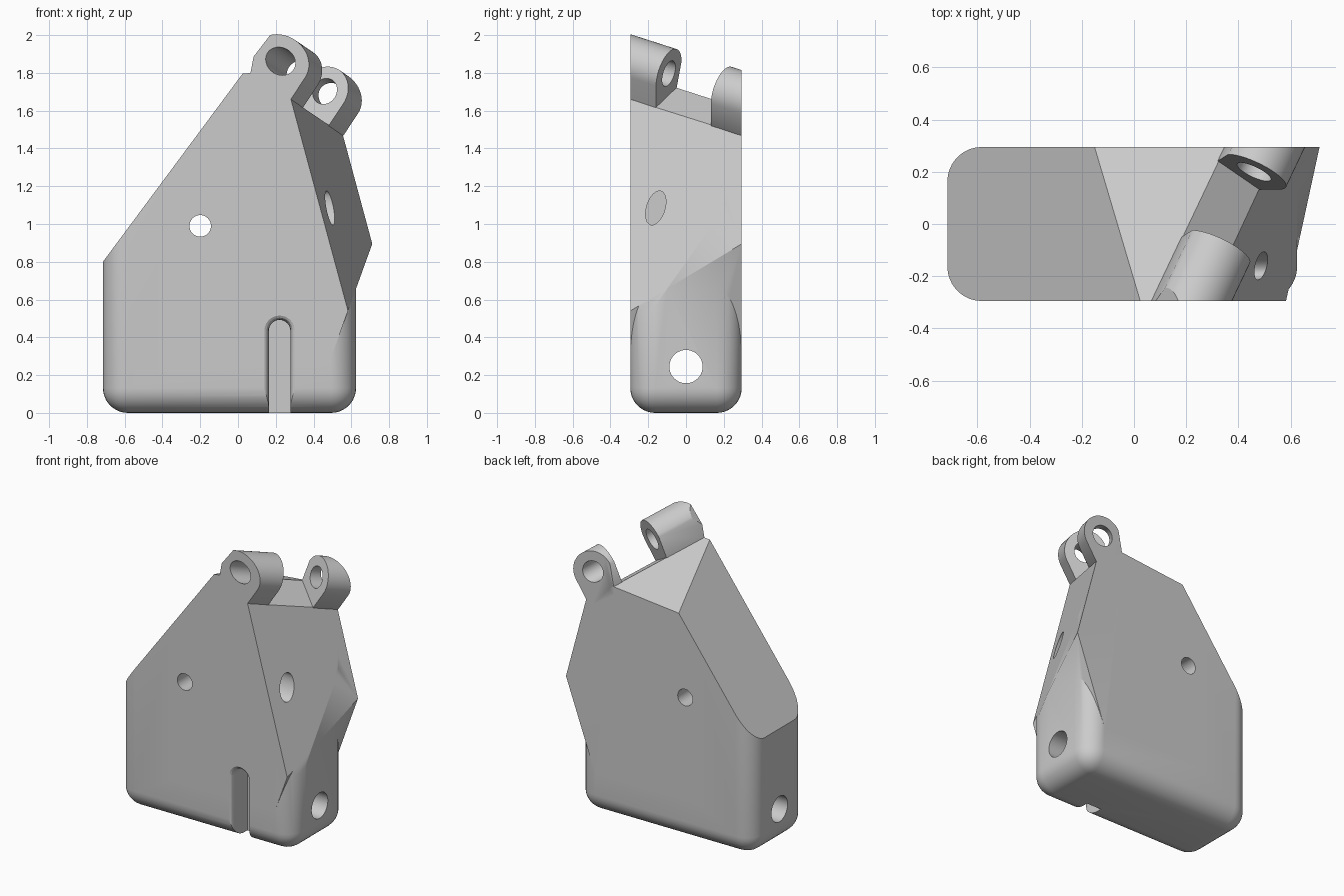
import bpy, bmesh, math
from mathutils import Vector, Matrix

if "Cube" in bpy.data.objects:
    bpy.data.objects.remove(bpy.data.objects["Cube"])

HY = 0.295                                        # half depth of the body
D = Vector((0.28, 0.59, -0.19)).normalized()      # hinge axis direction
C = Vector((0.225, -HY, 1.862))                   # hinge axis at the front face


def to_object(bm, name):
    bmesh.ops.recalc_face_normals(bm, faces=bm.faces)
    me = bpy.data.meshes.new(name)
    bm.to_mesh(me)
    bm.free()
    ob = bpy.data.objects.new(name, me)
    bpy.context.collection.objects.link(ob)
    return ob


def slice_off(bm, co, no):
    """Remove everything on the normal side of a plane and cap the cut."""
    bmesh.ops.bisect_plane(bm, geom=bm.verts[:] + bm.edges[:] + bm.faces[:],
                           plane_co=co, plane_no=Vector(no).normalized(), clear_outer=True)
    bmesh.ops.holes_fill(bm, edges=[e for e in bm.edges if e.is_boundary], sides=0)


def loft(rings, name=None):
    """Closed solid through rings of points."""
    bm = bmesh.new()
    vs = [[bm.verts.new(p) for p in r] for r in rings]
    n = len(vs[0])
    for a, b in zip(vs, vs[1:]):
        for i in range(n):
            bm.faces.new((a[i], a[(i + 1) % n], b[(i + 1) % n], b[i]))
    bm.faces.new(vs[0])
    bm.faces.new(vs[-1])
    return to_object(bm, name) if name else bm


def cylinder(p0, p1, r, name):
    p0, p1 = Vector(p0), Vector(p1)
    d = (p1 - p0)
    q = d.to_track_quat('Z', 'Y').to_matrix()
    ring = [q @ Vector((r * math.cos(a), r * math.sin(a), 0))
            for a in (i * math.tau / 40 for i in range(40))]
    return loft([[p0 + v for v in ring], [p1 + v for v in ring]], name)


def combine(ob, other, op):
    m = ob.modifiers.new(op, 'BOOLEAN')
    m.operation, m.object, m.solver = op, other, 'EXACT'
    bpy.context.view_layer.objects.active = ob
    bpy.ops.object.modifier_apply(modifier=m.name)
    bpy.data.objects.remove(other)


def trim(bm):
    """Slanted faces shared by both body solids."""
    slice_off(bm, (0.02, 0, 1.79), (-1.347, 0, 1))             # long left slope
    slice_off(bm, (0.07, -HY, 1.80), (-0.1, 0.37, 1))          # top facet
    band = D.cross(Vector((0.21, 0, -0.14)))
    slice_off(bm, (0.07, -HY, 1.80), band if band.z > 0 else -band)   # hinge seat
    slice_off(bm, (0.28, -HY, 1.66), (1, -0.38, 0.27))         # right slanted face


# main block with rounded upright and bottom edges
bm = bmesh.new()
bmesh.ops.create_cube(bm, size=1, matrix=Matrix.Translation((-0.045, 0, 1.1))
                      @ Matrix.Diagonal((1.34, 2 * HY, 2.2, 1)))
bmesh.ops.bevel(bm, geom=[e for e in bm.edges if min(v.co.z for v in e.verts) < 1],
                offset=0.132, segments=9, profile=0.5, affect='EDGES')
trim(bm)
body = to_object(bm, "bracket_body")

# overhanging wedge on the right
prof = [(-0.3, 0.285), (0.49, 0.285), (0.852, 1.285), (0.852, 2.2), (-0.3, 2.2)]
bm = loft([[(x, y, z) for x, z in prof] for y in (-HY, HY)])
trim(bm)
combine(body, to_object(bm, "wedge"), 'UNION')

# two hinge ears, profile square to the hinge axis
U = Vector((0.21, 0, -0.14))
U = (U - U.dot(D) * D).normalized()
V = U.cross(D)
R = 0.136
prof = [(R * math.cos(a), R * math.sin(a)) for a in (i * math.pi / 24 for i in range(25))]
prof += [(-0.085, -0.14), (-0.06, -0.19), (0.11, -0.19), (R, -0.14)]
pts = [C + u * U + v * V for u, v in prof]


def at_y(y):
    return [p + D * ((y - p.y) / D.y) for p in pts]


def at_t(t):
    return [p + D * t for p in pts]


bm = loft([at_y(-HY), at_t(0.235)])
slice_off(bm, (0.07, 0, 1.87), (-1.3, 0, 1))
combine(body, to_object(bm, "front_ear"), 'UNION')
combine(body, loft([at_t(0.57), at_y(HY)], "back_ear"), 'UNION')

# hinge pin hole, front-to-back hole, side-to-side hole
combine(body, cylinder(C - D * 0.3, C + D * 1.1, 0.071, "pin_cutter"), 'DIFFERENCE')
combine(body, cylinder((-0.2, -1, 0.99), (-0.2, 1, 0.99), 0.057, "cross_cutter"), 'DIFFERENCE')
combine(body, cylinder((-1, 0, 0.245), (1, 0, 0.245), 0.088, "side_cutter"), 'DIFFERENCE')

# oval pocket in the slanted face
oval = []
for i in range(40):
    a = i * math.tau / 40
    y, z = 0.05 * math.cos(a), 0.09 * math.sin(a)
    oval.append((y + 0.22 * z - 0.16, z + 1.085))
combine(body, loft([[(x, y, z) for y, z in oval] for x in (0.2, 0.8)], "pocket_cutter"),
        'DIFFERENCE')

# round-topped slot in the front with an eased rim
rings = []
for y, r in ((-0.4, 0.082), (-HY, 0.08), (-0.288, 0.069), (-0.27, 0.06), (-0.25, 0.057),
             (-0.13, 0.057)):
    arc = [(0.22 + r * math.cos(a), y, 0.435 + r * math.sin(a))
           for a in (i * math.pi / 16 for i in range(17))]
    rings.append(arc + [(0.22 - r, y, -0.1), (0.22 + r, y, -0.1)])
combine(body, loft(rings, "slot_cutter"), 'DIFFERENCE')

body.select_set(True)
bpy.context.view_layer.objects.active = body
bpy.ops.object.shade_smooth_by_angle(angle=math.radians(28))
